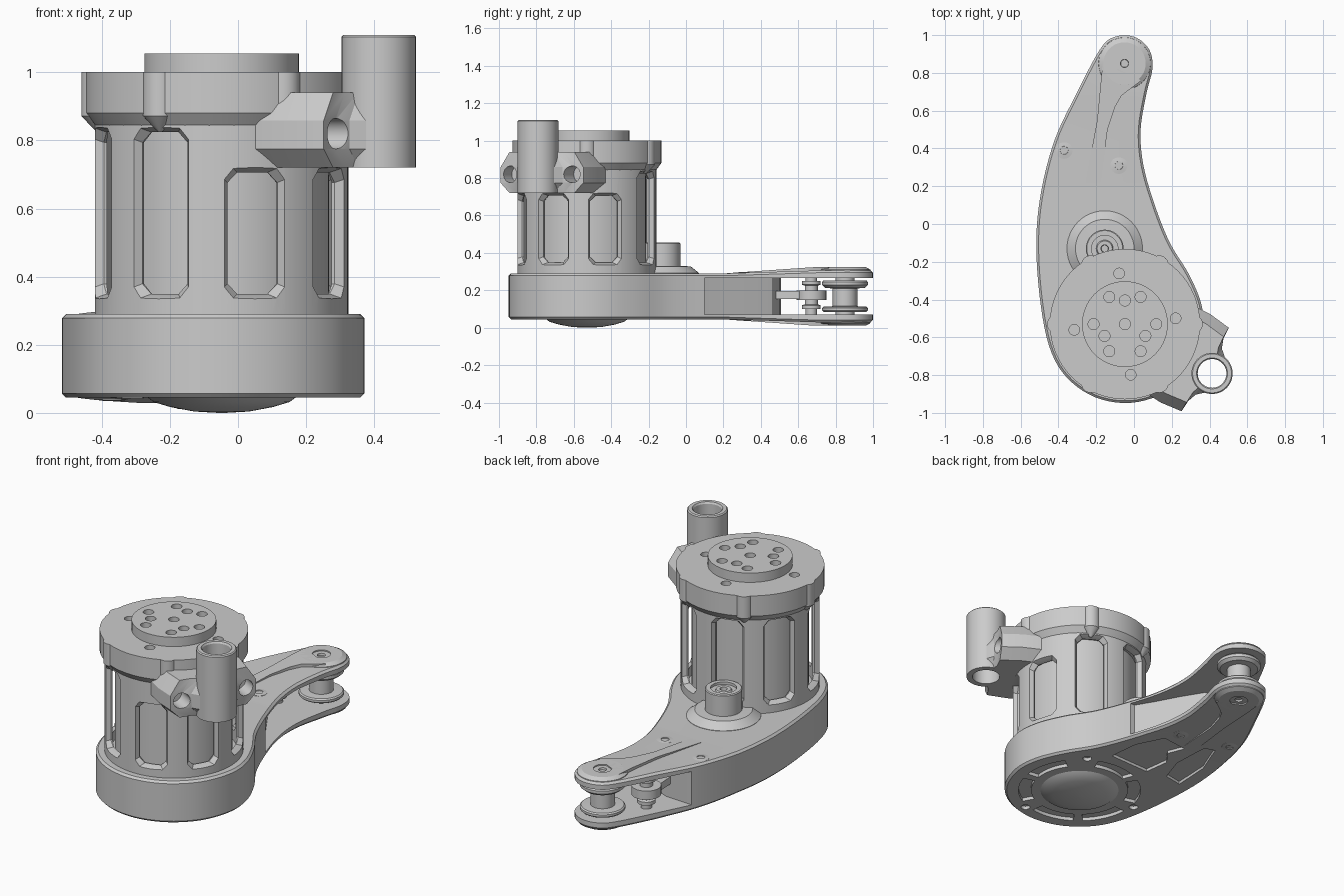
import bpy, bmesh
from math import sin, cos, pi, radians
from mathutils import Vector

if "Cube" in bpy.data.objects:
    bpy.data.objects.remove(bpy.data.objects["Cube"])

CX, CY = -0.048, -0.53          # motor axis
TX, TY = -0.05, 0.85            # arm tip axis


def loft(name, rings, wrap=False):
    bm = bmesh.new()
    vs = [[bm.verts.new(p) for p in r] for r in rings]
    n = len(vs[0])
    pairs = list(zip(vs, vs[1:])) + ([(vs[-1], vs[0])] if wrap else [])
    for a, b in pairs:
        for i in range(n):
            j = (i + 1) % n
            bm.faces.new((a[i], a[j], b[j], b[i]))
    if not wrap:
        bm.faces.new(vs[0])
        bm.faces.new(vs[-1])
    bmesh.ops.recalc_face_normals(bm, faces=bm.faces)
    me = bpy.data.meshes.new(name)
    bm.to_mesh(me)
    bm.free()
    ob = bpy.data.objects.new(name, me)
    bpy.context.collection.objects.link(ob)
    return ob


def lathe(name, x, y, prof, n=64, wrap=False):
    return loft(name, [[(x + r * cos(2 * pi * i / n), y + r * sin(2 * pi * i / n), z)
                        for i in range(n)] for r, z in prof], wrap)


def prism(name, pts, z0, z1):
    return loft(name, [[(x, y, z) for x, y in pts] for z in (z0, z1)])


def polar(r, deg, x=CX, y=CY):
    return x + r * cos(radians(deg)), y + r * sin(radians(deg))


def cut(target, cutters):
    bpy.ops.object.select_all(action='DESELECT')
    for c in cutters:
        c.select_set(True)
    bpy.context.view_layer.objects.active = cutters[0]
    if len(cutters) > 1:
        bpy.ops.object.join()
    tool = cutters[0]
    tool.hide_render = True
    bpy.context.view_layer.objects.active = target
    m = target.modifiers.new("cut", 'BOOLEAN')
    m.operation, m.solver, m.object = 'DIFFERENCE', 'EXACT', tool
    bpy.ops.object.modifier_apply(modifier=m.name)
    bpy.data.objects.remove(tool)


def spline(pts, k=5):
    out, n = [], len(pts)
    for i in range(n):
        a, b, c, d = (Vector(pts[(i + j) % n]) for j in (-1, 0, 1, 2))
        for s in range(k):
            t = s / k
            out.append(0.5 * (2 * b + (c - a) * t + (2 * a - 5 * b + 4 * c - d) * t * t
                              + (3 * b - a - 3 * c + d) * t ** 3))
    return out


def inset(pts, d):
    out, n = [], len(pts)
    for i, p in enumerate(pts):
        t = (pts[(i + 1) % n] - pts[i - 1]).normalized()
        out.append(p + Vector((-t.y, t.x)) * d)
    return out


def ramp(y):
    return 0.016 * min(max((y - 0.2) / 0.5, 0), 1)


# Curved arm body: counter-clockwise outline, chamfered, swelling toward the tip
outline = [polar(0.15, a, TX, TY) for a in (-10, 30, 70, 110, 150)]
outline += [(-0.31, 0.68), (-0.42, 0.445), (-0.49, 0.18), (-0.517, -0.08), (-0.5, -0.38)]
outline += [polar(0.418, a) for a in (196, 222, 248, 274, 300, 326, 352, 14)]
outline += [(0.29, -0.265), (0.19, -0.10), (0.11, 0.10), (0.05, 0.31), (0.035, 0.5), (0.068, 0.7)]
base = spline(outline)
small = inset(base, 0.012)
arm = loft("arm_body", [[(p.x, p.y, z) for p in ring] for ring, z in
                        ((small, 0.045), (base, 0.057), (base, 0.278), (small, 0.29))])
bm = bmesh.new()
bm.from_mesh(arm.data)
for y in (0.2, 0.7):
    bmesh.ops.bisect_plane(bm, geom=bm.verts[:] + bm.edges[:] + bm.faces[:],
                           plane_co=(0, y, 0), plane_no=(0, 1, 0))
for v in bm.verts:
    v.co.z += ramp(v.co.y) * (1 if v.co.z > 0.17 else -1)
bm.to_mesh(arm.data)
bm.free()

# Open fork for the pulleys
cut(arm, [prism("fork", [(0.3, 0.1), (0.08, 0.1), (0.02, 0.2), (-0.05, 0.33), (-0.13, 0.46), (-0.22, 0.5),
                         (-0.6, 0.52), (-0.6, 1.1), (0.3, 1.1)], 0.07, 0.267)])

# Underside recesses
tools = []
for screw in (57, 172, 288):
    for a in (screw + 11, screw + 64):
        arc = [polar(0.34, a + 44 * i / 8) for i in range(9)]
        arc += [polar(0.27, a + 44 * i / 8) for i in range(8, -1, -1)]
        tools.append(prism("slot", arc, 0.02, 0.065))
    tools.append(lathe("hole", *polar(0.355, screw), [(0.025, 0.02), (0.025, 0.065)], 20))
tools.append(prism("pocket", [(-0.43, -0.12), (-0.32, -0.1), (-0.27, 0.05), (-0.28, 0.28),
                              (-0.34, 0.3), (-0.42, 0.1)], 0.01, 0.062))
tools.append(prism("pocket", [(-0.2, -0.13), (0.06, -0.12), (0.04, 0.06), (-0.04, 0.22),
                              (-0.2, 0.2), (-0.16, 0.1), (-0.22, 0.02)], 0.01, 0.062))
cut(arm, tools)

# Dome under the motor
lathe("bottom_dome", CX, CY, [(0.01, 0), (0.08, 0.004), (0.15, 0.017), (0.2, 0.032), (0.23, 0.055)])

# Tip bosses, ridges and small screws, mirrored above and below
ridge = [(-0.165, 0.86), (-0.175, 0.76), (-0.195, 0.55), (-0.256, 0.22), (-0.177, 0.22),
         (-0.14, 0.5), (-0.1, 0.62), (-0.066, 0.68), (0.04, 0.76)]
for side, flip, mid in (("top", 1, 0.29), ("bottom", -1, 0.045)):
    def prof(*rz):
        return [(r, mid + flip * h) for r, h in rz]
    lathe(side + "_tip_boss", TX, TY, prof((0.14, 0), (0.137, 0.02), (0.112, 0.034), (0.05, 0.034),
                                         (0.05, 0.027), (0.022, 0.027), (0.02, 0.015)), 48)
    loft(side + "_ridge", [[(x, y, mid - flip * 0.01) for x, y in ridge],
                           [(x, y, mid + flip * (ramp(y) + 0.001 + 0.017 * min(1, (y - 0.22) / 0.45)))
                            for x, y in ridge]])
    for x, y in ((-0.37, 0.39), (-0.08, 0.31)):
        lathe(side + "_arm_screw", x, y, prof((0.045, -0.01), (0.045, ramp(y) + 0.001), (0.022, ramp(y) + 0.004),
                                            (0.02, ramp(y) - 0.006)), 24)

# Tip pulley and the smaller belt idler with its link
lathe("tip_pulley", TX, TY, [(0.05, 0.05), (0.05, 0.085), (0.115, 0.085), (0.122, 0.092), (0.122, 0.105),
                             (0.115, 0.112), (0.066, 0.115), (0.066, 0.21), (0.105, 0.213), (0.122, 0.228),
                             (0.122, 0.245), (0.115, 0.253), (0.05, 0.253), (0.05, 0.285)], 48)
lathe("belt_idler", -0.21, 0.67, [(0.03, 0.06), (0.03, 0.1), (0.05, 0.1), (0.05, 0.12), (0.035, 0.125),
                                  (0.035, 0.148), (0.08, 0.148), (0.08, 0.2), (0.035, 0.2), (0.035, 0.225),
                                  (0.05, 0.23), (0.05, 0.25), (0.03, 0.25), (0.03, 0.275)], 32)
prism("idler_link", [(-0.25, 0.48), (-0.17, 0.48), (-0.16, 0.65), (-0.26, 0.65)], 0.153, 0.196)

# Output shaft behind the motor
lathe("shaft_boss", -0.155, -0.13, [(0.2, 0.27), (0.2, 0.292), (0.155, 0.328), (0.1, 0.33), (0.1, 0.45),
                                    (0.095, 0.455), (0.07, 0.455), (0.07, 0.44), (0.045, 0.44),
                                    (0.04, 0.448), (0.02, 0.448), (0.018, 0.42)], 48)

# Motor core and windowed housing
lathe("motor_core", CX, CY, [(0.315, 0.28), (0.315, 0.88)])
housing = lathe("motor_housing", CX, CY, [(0.372, 0.27), (0.372, 0.88), (0.337, 0.88), (0.337, 0.27)], 96, True)


def window(deg, top):
    d, s = Vector((*polar(1, deg, 0, 0), 0)), Vector((*polar(1, deg + 90, 0, 0), 0))
    rings = []
    for r, w, g in ((0.31, 0.076, 0.014), (0.338, 0.076, 0.014), (0.372, 0.1, 0), (0.43, 0.12, 0)):
        lo, hi, c = 0.335 + g, top - g, 0.03
        oct_ = [(-w + c, lo), (w - c, lo), (w, lo + c), (w, hi - c),
                (w - c, hi), (-w + c, hi), (-w, hi - c), (-w, lo + c)]
        rings.append([Vector((CX, CY, z)) + d * r + s * t for t, z in oct_])
    return loft("window", rings)


cut(housing, [window(15.5 + 45 * k, 0.72 if k in (0, 7, 6) else 0.838) for k in range(8)])

# Top flange, lugs and output disc with their screw holes
flange = lathe("top_flange", CX, CY, [(0.33, 0.835), (0.365, 0.835), (0.398, 0.88), (0.398, 1.0), (0.2, 1.0)])
cut(flange, [lathe("hole", *polar(0.27, 6.5 + 90 * k), [(0.028, 0.96), (0.028, 1.05)], 24) for k in range(4)])
for k in range(6):
    lathe("flange_lug", *polar(0.362, 60 * k), [(0.005, 0.825), (0.025, 0.845), (0.05, 0.872), (0.05, 1.0)], 32)
disc = lathe("output_disc", CX, CY, [(0.227, 0.97), (0.227, 1.055)])
spots = [(0, 0)] + [(0.125, 90 + 120 * k) for k in range(3)] + [(0.166, 60 * k) for k in range(6)]
cut(disc, [lathe("hole", *polar(*s), [(0.029, 1.02), (0.029, 1.1)], 24) for s in spots])

# Side clamp with a vertical tube, built in outward / sideways / up coordinates
D, S = Vector((*polar(1, -29.5, 0, 0), 0)), Vector((*polar(1, 60.5, 0, 0), 0))


def place(u, v, z):
    return Vector((CX, CY, z)) + D * u + S * v


def section(u, w):
    return [place(u, v, z) for v, z in ((-w + 0.055, 0.72), (w - 0.055, 0.72), (w, 0.775), (w, 0.858),
                                        (w - 0.055, 0.94), (-w + 0.055, 0.94), (-w, 0.858), (-w, 0.775))]


clamp = loft("side_clamp", [section(u, w) for u, w in ((0.25, 0.262), (0.37, 0.268), (0.488, 0.254),
                                                     (0.492, 0.19), (0.51, 0.14), (0.55, 0.105))])
hub = place(0.53, 0, 0)
tools = [lathe("bore", hub.x, hub.y, [(0.09, 0.6), (0.09, 1.2)], 48)]
for v in (-0.19, 0.19):
    tools.append(loft("hole", [[place(u, v + 0.045 * cos(i * pi / 16), 0.82 + 0.045 * sin(i * pi / 16))
                                for i in range(32)] for u in (0.4, 0.6)]))
cut(clamp, tools)
lathe("clamp_tube", hub.x, hub.y, [(0.109, 0.72), (0.109, 1.104), (0.103, 1.11), (0.082, 1.11), (0.076, 1.1),
                                   (0.076, 0.72)], 48, True)

# Smooth curved faces, keep edges crisp
bpy.ops.object.select_all(action='SELECT')
bpy.context.view_layer.objects.active = arm
bpy.ops.object.shade_smooth_by_angle(angle=radians(25))
